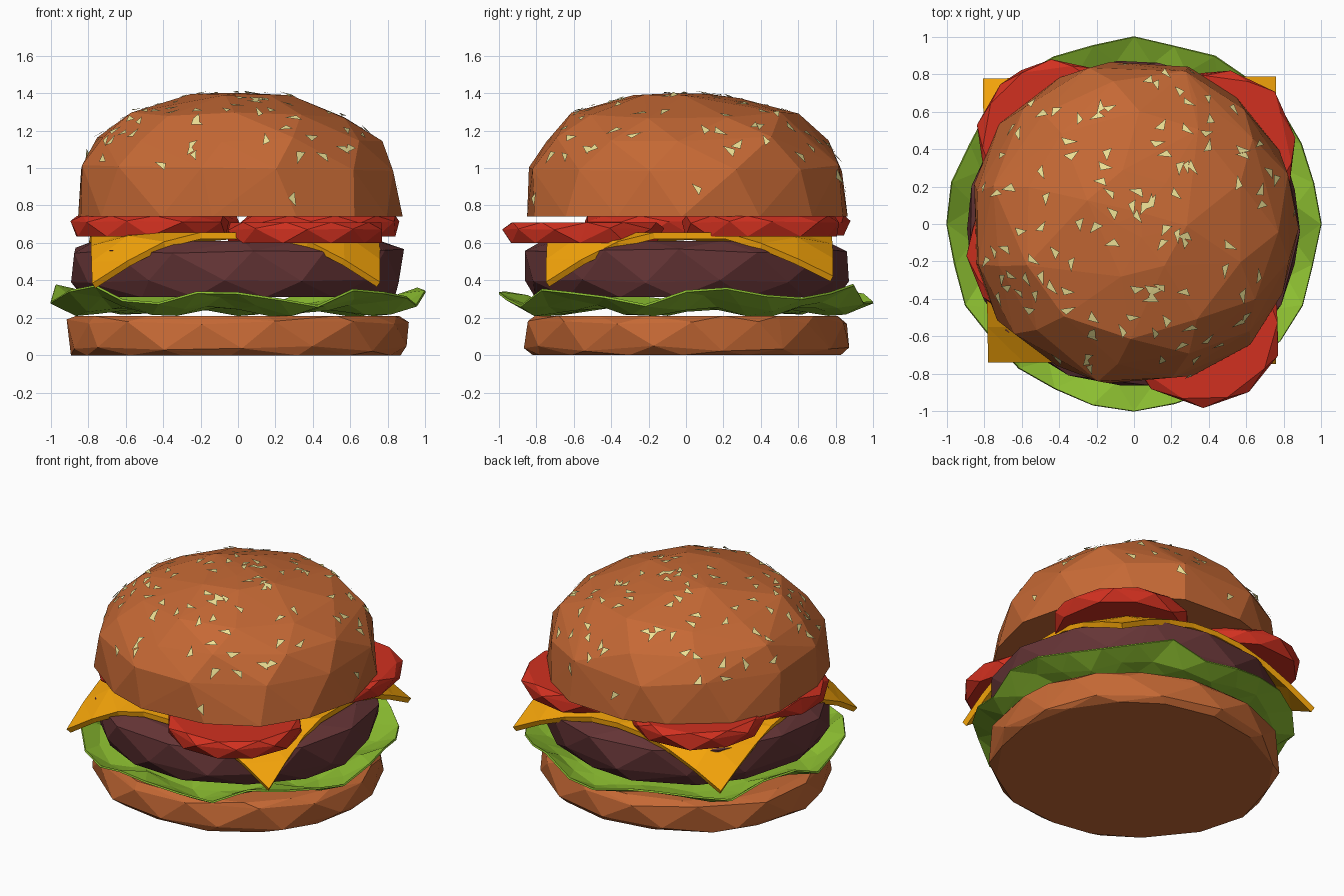
import bpy, bmesh, random
from math import sin, cos, pi, hypot, sqrt
from mathutils import Vector
from mathutils.bvhtree import BVHTree

if "Cube" in bpy.data.objects:
    bpy.data.objects.remove(bpy.data.objects["Cube"])

random.seed(7)


def material(name, rgb):
    m = bpy.data.materials.new(name)
    m.diffuse_color = (*rgb, 1)
    m.use_nodes = True
    m.node_tree.nodes["Principled BSDF"].inputs["Base Color"].default_value = m.diffuse_color
    return m


BUN = material("bun", (0.56, 0.14, 0.035))
LETTUCE = material("lettuce", (0.26, 0.51, 0.03))
PATTY = material("patty", (0.13, 0.035, 0.037))
CHEESE = material("cheese", (0.93, 0.38, 0.003))
TOMATO = material("tomato", (0.64, 0.03, 0.014))
SEED = material("seed", (0.85, 0.75, 0.3))


def finish(bm, name, mat):
    me = bpy.data.meshes.new(name)
    bm.to_mesh(me)
    bm.free()
    me.materials.append(mat)
    ob = bpy.data.objects.new(name, me)
    bpy.context.collection.objects.link(ob)
    return ob


def faceted_round(rings, centre=(0, 0), scale=(1, 1), jitter=0.015, phase=0.0):
    """Convex faceted solid from rings of (radius, height, sides)."""
    bm = bmesh.new()
    for i, (r, z, n) in enumerate(rings):
        flat = i == 0 or i == len(rings) - 1
        for k in range(n):
            a = 2 * pi * (k + 0.5 * (i % 2)) / n + phase + random.uniform(-0.06, 0.06)
            rr = r + random.uniform(-jitter, jitter)
            zz = z if flat else z + random.uniform(-jitter, jitter)
            bm.verts.new((centre[0] + rr * cos(a) * scale[0],
                          centre[1] + rr * sin(a) * scale[1], zz))
    res = bmesh.ops.convex_hull(bm, input=bm.verts[:])
    inner = {v for v in res["geom_interior"] if isinstance(v, bmesh.types.BMVert)}
    bmesh.ops.delete(bm, geom=list(inner), context='VERTS')
    bmesh.ops.recalc_face_normals(bm, faces=bm.faces[:])
    return bm


# Bottom bun
finish(faceted_round([(0.87, 0.0, 16), (0.905, 0.035, 14), (0.91, 0.18, 14), (0.87, 0.21, 16)],
                     scale=(1.01, 0.955)), "bottom_bun", BUN)

# Lettuce: wavy frilled sheet
bm = bmesh.new()
N = 28
rings = []
for r, base, amp in ((0.5, 0.26, 0.0), (0.76, 0.24, 0.035), (0.87, 0.26, 0.06), (0.99, 0.32, 0.06)):
    ring = []
    for k in range(N):
        a = 2 * pi * (k + (0.5 if r == 0.87 else 0)) / N
        wave = sin(7 * a + 0.6) * 0.7 + random.uniform(-0.4, 0.4)
        rr = r + (random.uniform(-0.02, 0.01) if r > 0.7 and k % 7 else 0)
        rr += 0.01 if r == 0.99 and k % 7 == 0 else 0
        z = max(0.215, base + amp * wave)
        ring.append(bm.verts.new((rr * cos(a), rr * sin(a), z)))
    rings.append(ring)
bm.faces.new(rings[0])
for j in range(3):
    for k in range(N):
        n = (k + 1) % N
        bm.faces.new((rings[j][k], rings[j + 1][k], rings[j + 1][n], rings[j][n]))
bmesh.ops.triangulate(bm, faces=bm.faces[:])
bmesh.ops.recalc_face_normals(bm, faces=bm.faces[:])
lettuce = finish(bm, "lettuce", LETTUCE)
mod = lettuce.modifiers.new("thickness", 'SOLIDIFY')
mod.thickness = 0.012
mod.offset = 0

# Patty
finish(faceted_round([(0.83, 0.31, 14), (0.89, 0.4, 13), (0.9, 0.56, 13), (0.78, 0.61, 14)],
                     scale=(1.0, 0.975)), "patty", PATTY)

# Cheese: square slice drooping over the patty at its corners
bm = bmesh.new()
G = 8
low_l, low_r = Vector((-0.77, -0.73)), Vector((0.75, -0.74))
top_l, top_r = Vector((-0.8, 0.77)), Vector((0.75, 0.78))
grid = []
for i in range(G + 1):
    row = []
    for j in range(G + 1):
        u, v = i / G, j / G
        p = low_l.lerp(low_r, u).lerp(top_l.lerp(top_r, u), v)
        drop = max(0, hypot(*p) - 0.78) * 0.95
        row.append(bm.verts.new((p.x, p.y, 0.638 - drop * (1.0 - 0.2 * v))))
    grid.append(row)
for i in range(G):
    for j in range(G):
        q = [grid[i][j], grid[i + 1][j], grid[i + 1][j + 1], grid[i][j + 1]]
        # split each cell across the fold so that the corners hang cleanly
        if (i < G / 2) == (j < G / 2):
            q = q[1:] + q[:1]
        bm.faces.new((q[0], q[1], q[2]))
        bm.faces.new((q[0], q[2], q[3]))
cheese = finish(bm, "cheese", CHEESE)
mod = cheese.modifiers.new("thickness", 'SOLIDIFY')
mod.thickness = 0.035
mod.offset = 0

# Tomato slices
for i, (x, y, z) in enumerate(((0.36, -0.55, 0.6), (-0.47, -0.13, 0.635),
                               (-0.41, 0.45, 0.64), (0.44, 0.4, 0.635))):
    finish(faceted_round([(0.41, z, 10), (0.43, z + 0.075, 10), (0.40, z + 0.11, 10)],
                         centre=(x, y), jitter=0.008, phase=i), f"tomato_slice_{i + 1}", TOMATO)

# Top bun
bm = faceted_round([(0.885, 0.74, 15), (0.86, 1.0, 12), (0.77, 1.15, 11), (0.61, 1.28, 10),
                    (0.29, 1.385, 7), (0.08, 1.4, 3)], scale=(1.0, 0.99), jitter=0.018)
tree = BVHTree.FromBMesh(bm)
finish(bm, "top_bun", BUN)

# Sesame seeds: small flat slivers scattered over the dome
bm = bmesh.new()
count = 0
while count < 115:
    a, r = random.uniform(0, 2 * pi), 0.87 * sqrt(random.random())
    hit, nor, _, _ = tree.ray_cast(Vector((r * cos(a), r * sin(a), 3)), Vector((0, 0, -1)))
    if hit is None or hit.z < 0.8:
        continue
    # fewer seeds towards the right front
    if hit.x > 0.3 and hit.y < 0.1 and random.random() < 0.5:
        continue
    t = nor.orthogonal().normalized()
    s = nor.cross(t)
    b = random.uniform(0, 2 * pi)
    d, e = t * cos(b) + s * sin(b), s * cos(b) - t * sin(b)
    c = hit + nor * 0.01
    ln, w = random.uniform(0.042, 0.055), random.uniform(0.018, 0.026)
    bm.faces.new([bm.verts.new(p) for p in (c + d * ln, c - d * ln * 0.7 + e * w, c - d * ln * 0.3 - e * w)])
    count += 1
finish(bm, "sesame_seeds", SEED)
